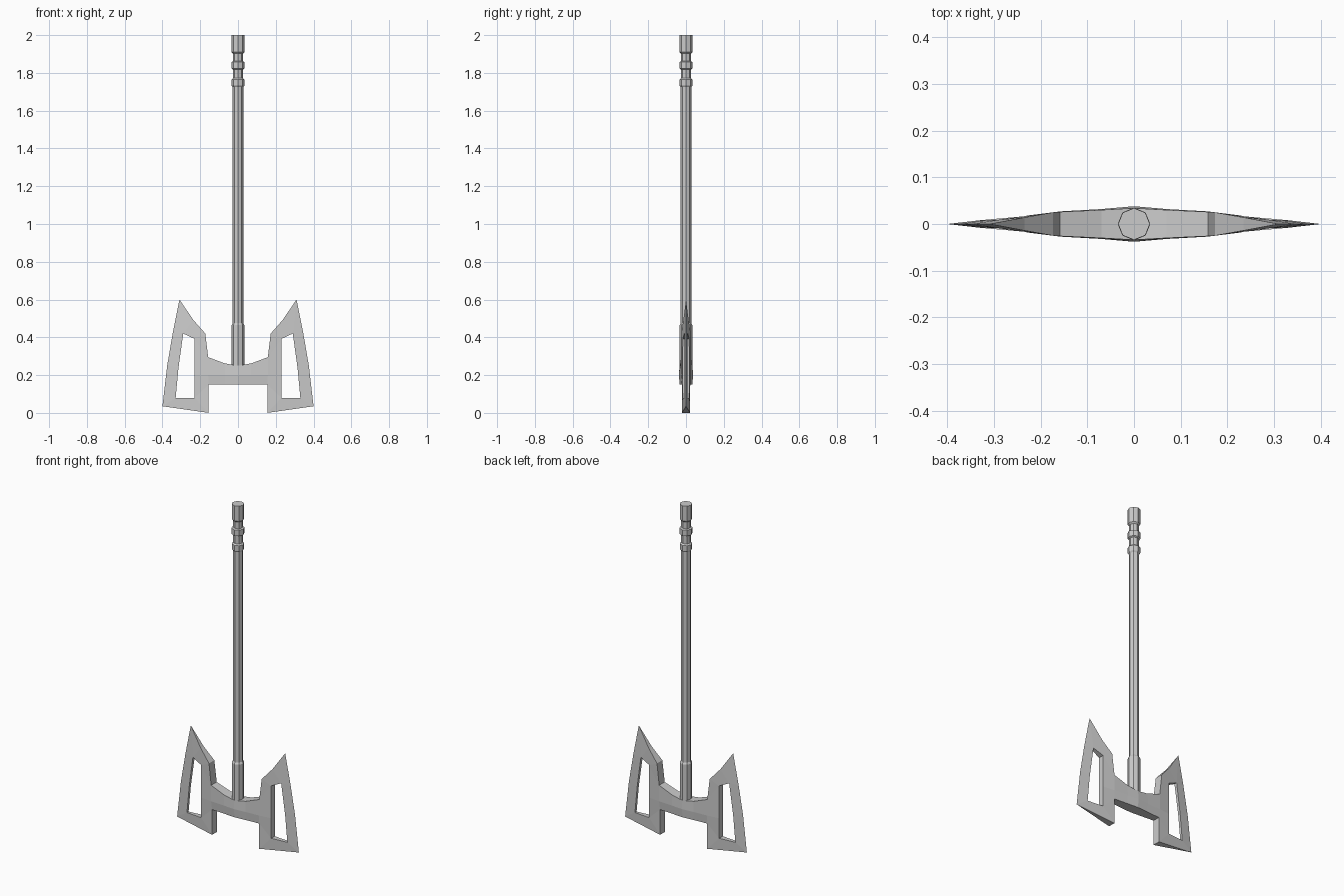
import bpy, bmesh, math

if "Cube" in bpy.data.objects:
    bpy.data.objects.remove(bpy.data.objects["Cube"])


def make_object(name, bm):
    bmesh.ops.recalc_face_normals(bm, faces=bm.faces)
    mesh = bpy.data.meshes.new(name)
    bm.to_mesh(mesh)
    bm.free()
    obj = bpy.data.objects.new(name, mesh)
    bpy.context.collection.objects.link(obj)
    return obj


def lathe(name, profile, sides=8):
    """Faceted turned solid from (radius, z) pairs, capped at both ends."""
    bm = bmesh.new()
    rings = [[bm.verts.new((r * math.cos(math.tau * i / sides),
                            r * math.sin(math.tau * i / sides), z))
              for i in range(sides)] for r, z in profile]
    for a, b in zip(rings, rings[1:]):
        for i in range(sides):
            j = (i + 1) % sides
            bm.faces.new((a[i], a[j], b[j], b[i]))
    bm.faces.new(rings[0])
    bm.faces.new(rings[-1])
    return make_object(name, bm)


# Octagonal shaft with socket collar, grip bands and pommel
lathe("shaft", [
    (.034, .20), (.034, .465), (.028, .475), (.028, 1.725),
    (.034, 1.733), (.034, 1.765), (.026, 1.772), (.026, 1.818),
    (.035, 1.823), (.035, 1.858), (.026, 1.862), (.026, 1.902),
    (.034, 1.91), (.034, 2.0)])

# Half of the axe head: x, z and half thickness
points = [
    # hub
    (0, .15, .033), (0, .20, .038), (0, .25, .034),
    (.07, .15, .028), (.07, .20, .032), (.07, .262, .030),
    (.155, .15, .022), (.158, .20, .027), (.158, .295, .026),
    # lower heel
    (.155, 0, .022),
    # window
    (.23, .08, .017), (.23, .20, .018), (.23, .392, .017),
    (.29, .42, .009), (.315, .24, .008), (.33, .08, .008),
    # sharp edge, then back of the horn
    (.40, .035, 0), (.375, .25, 0), (.346, .42, 0), (.31, .60, 0),
    (.235, .49, .014), (.173, .42, .025)]
faces = [
    (0, 3, 4, 1), (1, 4, 5, 2), (3, 6, 7, 4), (4, 7, 8, 5),
    (9, 10, 6), (6, 10, 11, 7), (7, 11, 12, 8), (8, 12, 21),
    (21, 12, 13, 20), (20, 13, 19), (13, 18, 19), (13, 14, 17, 18),
    (14, 15, 16, 17), (15, 10, 9, 16)]

bm = bmesh.new()
front = [bm.verts.new((x, -t, z)) for x, z, t in points]
back = [bm.verts.new((x, t, z)) for x, z, t in points]
for f in faces:
    bm.faces.new([front[i] for i in f])
    bm.faces.new([back[i] for i in reversed(f)])

# Walls around the outline and window, leaving the centre plane and edge open
edges = [(f[i], f[(i + 1) % len(f)]) for f in faces for i in range(len(f))]
for a, b in edges:
    on_centre = points[a][0] == 0 and points[b][0] == 0
    sharp = points[a][2] == 0 and points[b][2] == 0
    if (b, a) not in edges and not on_centre and not sharp:
        bm.faces.new((front[b], front[a], back[a], back[b]))
bmesh.ops.remove_doubles(bm, verts=bm.verts, dist=1e-5)

head = make_object("double_axe_head", bm)
mirror = head.modifiers.new("other_blade", "MIRROR")
mirror.use_axis = (True, False, False)
mirror.use_clip = True
